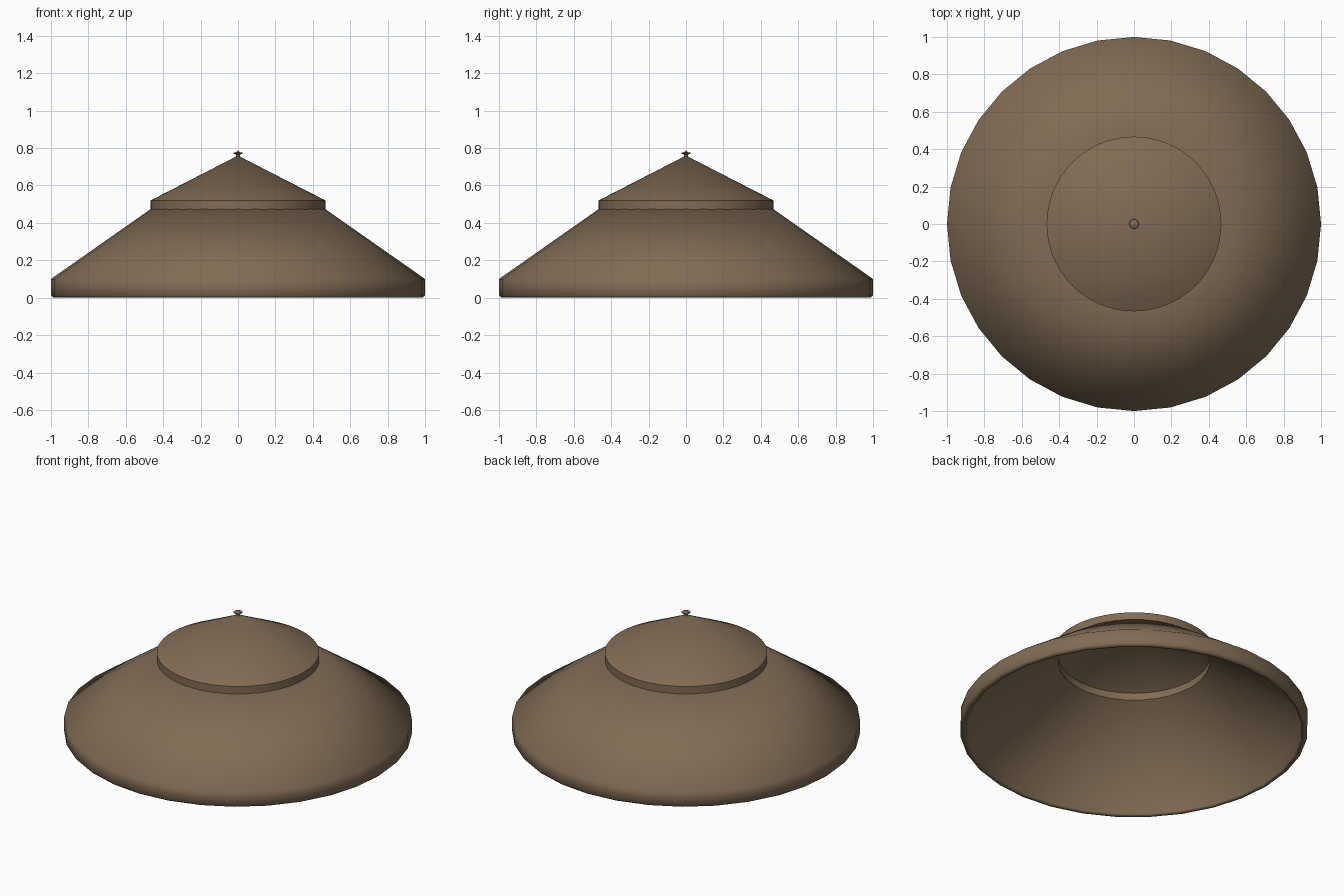
import bpy, bmesh, math

if "Cube" in bpy.data.objects:
    bpy.data.objects.remove(bpy.data.objects["Cube"])

brown = bpy.data.materials.new("brown")
brown.diffuse_color = (0.22, 0.15, 0.09, 1)
brown.use_nodes = True
brown.node_tree.nodes["Principled BSDF"].inputs["Base Color"].default_value = brown.diffuse_color


def lathe(name, profile, sides, angle, closed=False):
    """Spin a (radius, height) profile around z."""
    bm = bmesh.new()
    verts = [bm.verts.new((r, 0, z)) for r, z in profile]
    edges = [bm.edges.new(p) for p in zip(verts, verts[1:])]
    if closed:
        edges.append(bm.edges.new((verts[-1], verts[0])))
    bmesh.ops.spin(bm, geom=verts + edges, cent=(0, 0, 0), axis=(0, 0, 1),
                   angle=math.tau, steps=sides, use_merge=True)
    bmesh.ops.remove_doubles(bm, verts=bm.verts[:], dist=1e-5)
    bmesh.ops.recalc_face_normals(bm, faces=bm.faces[:])
    mesh = bpy.data.meshes.new(name)
    bm.to_mesh(mesh)
    bm.free()
    mesh.materials.append(brown)
    obj = bpy.data.objects.new(name, mesh)
    bpy.context.collection.objects.link(obj)
    bpy.ops.object.select_all(action='DESELECT')
    obj.select_set(True)
    bpy.context.view_layer.objects.active = obj
    bpy.ops.object.shade_smooth_by_angle(angle=math.radians(angle))
    return obj


# Wide hollow skirt with a vertical lip and softened bottom edge
lathe("shade_skirt", [(1, 0.012), (1, 0.10), (0.465, 0.475), (0.435, 0.458),
                      (0.965, 0.09), (0.965, 0.008), (0.973, 0), (0.988, 0)],
      32, 65, closed=True)

# Hollow conical cap with a short neck band
lathe("shade_cap", [(0, 0.76), (0.467, 0.52), (0.467, 0.472), (0.437, 0.457),
                    (0.437, 0.505), (0, 0.73)], 64, 40)

# Tiny pointed finial
lathe("finial", [(0, 0.75), (0.012, 0.755), (0.012, 0.765), (0.026, 0.772),
                 (0.024, 0.776), (0.010, 0.778), (0, 0.788)], 16, 40)
